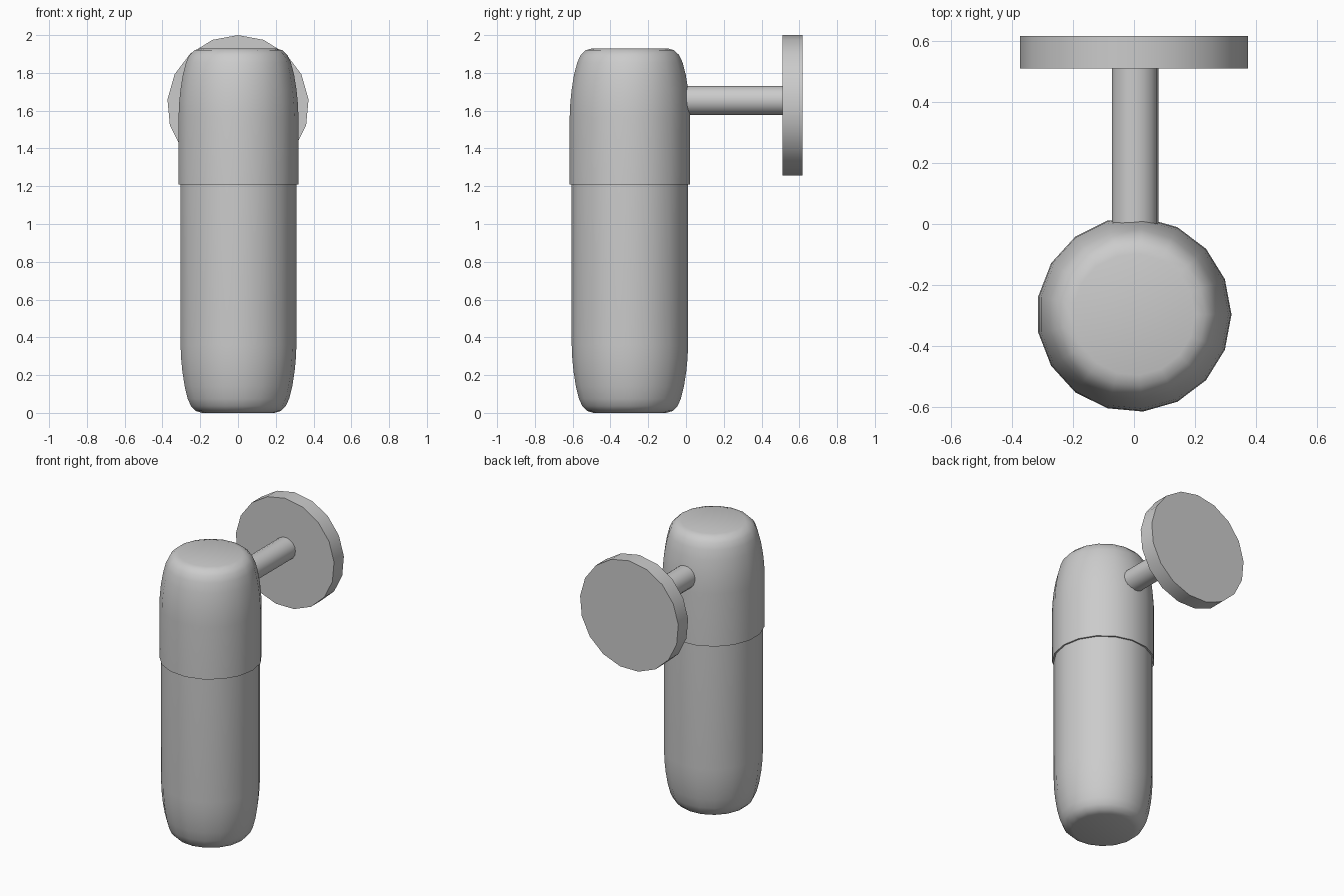
import bpy, bmesh, math
from mathutils import Matrix

if "Cube" in bpy.data.objects:
    bpy.data.objects.remove(bpy.data.objects["Cube"])

SIDES = 17
# rounded end: (radius, distance from the flat end)
ROUND = [(0.2, 0.0), (0.235, 0.01), (0.262, 0.036), (0.28, 0.075),
         (0.297, 0.14), (0.31, 0.22), (0.317, 0.29), (0.32, 0.36)]


def lathe(name, profile, location, axis_y=False, start=0.0):
    """Closed 17-sided turned solid from (radius, height) points, low to high."""
    bm = bmesh.new()
    rings = []
    for r, h in profile:
        ring = []
        for i in range(SIDES):
            a = start + 2 * math.pi * i / SIDES
            ring.append(bm.verts.new((r * math.cos(a), r * math.sin(a), h)))
        rings.append(ring)
    for low, high in zip(rings, rings[1:]):
        for i in range(SIDES):
            j = (i + 1) % SIDES
            bm.faces.new((low[i], low[j], high[j], high[i]))
    bm.faces.new(rings[0][::-1])
    bm.faces.new(rings[-1])
    if axis_y:
        bm.transform(Matrix.Rotation(-math.pi / 2, 4, 'X'))
    bmesh.ops.recalc_face_normals(bm, faces=bm.faces)
    mesh = bpy.data.meshes.new(name)
    bm.to_mesh(mesh)
    bm.free()
    obj = bpy.data.objects.new(name, mesh)
    obj.location = location
    bpy.context.collection.objects.link(obj)
    bpy.ops.object.select_all(action='DESELECT')
    obj.select_set(True)
    bpy.context.view_layer.objects.active = obj
    bpy.ops.object.shade_smooth_by_angle(angle=math.radians(32))
    return obj


# lower tube with rounded bottom
lathe("lower_tube", [(r * 0.967, d) for r, d in ROUND] + [(0.3095, 1.215)],
      (0, -0.297, 0))

# slightly wider cap with rounded top
lathe("upper_cap", [(0.32, 1.21)] + [(r, 1.93 - d) for r, d in reversed(ROUND)],
      (0, -0.297, 0))

# arm from the cap to the wall
lathe("wall_arm", [(0.077, -0.03), (0.077, 0.52)], (0.003, 0, 1.655), axis_y=True)

# round wall plate
lathe("wall_plate", [(0.375, 0.51), (0.375, 0.617)], (0, 0, 1.625),
      axis_y=True, start=-math.pi / 2)
